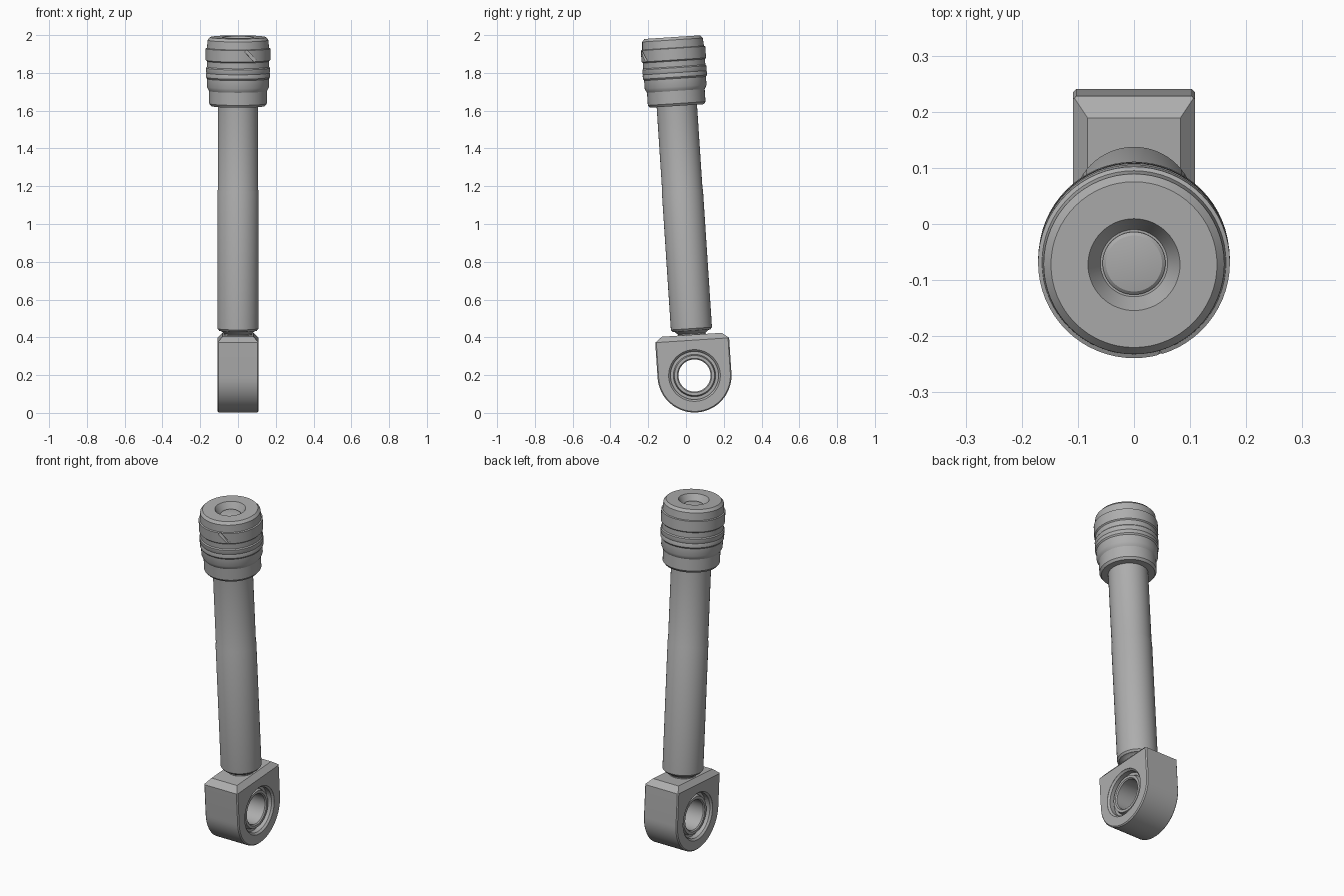
import bpy, bmesh
from math import radians, pi, cos, sin
from mathutils import Matrix

cube = bpy.data.objects.get("Cube")
if cube:
    bpy.data.objects.remove(cube, do_unlink=True)

# One grey metal for every part
metal = bpy.data.materials.new("grey metal")
metal.use_nodes = True
grey = (0.42, 0.42, 0.42, 1)
metal.diffuse_color = grey
metal.node_tree.nodes["Principled BSDF"].inputs["Base Color"].default_value = grey

# The rod leans forward about the centre of its eye
LEAN = Matrix.Translation((0, 0.045, 0.198)) @ Matrix.Rotation(radians(3.75), 4, "X")
SIDEWAYS = Matrix.Rotation(pi / 2, 4, "Y")


def finish(bm, name, matrix=LEAN):
    bmesh.ops.recalc_face_normals(bm, faces=bm.faces)
    mesh = bpy.data.meshes.new(name)
    bm.to_mesh(mesh)
    bm.free()
    mesh.materials.append(metal)
    obj = bpy.data.objects.new(name, mesh)
    bpy.context.collection.objects.link(obj)
    obj.matrix_world = matrix
    return obj


def smooth(obj, angle=30):
    bpy.ops.object.select_all(action="DESELECT")
    obj.select_set(True)
    bpy.context.view_layer.objects.active = obj
    bpy.ops.object.shade_smooth_by_angle(angle=radians(angle))


def lathe(name, profile, matrix=LEAN, closed=False, steps=64):
    """Turn (radius, height) points about the local z axis."""
    bm = bmesh.new()
    verts = [bm.verts.new((r, 0, z)) for r, z in profile]
    pairs = list(zip(verts, verts[1:]))
    if closed:
        pairs.append((verts[-1], verts[0]))
    edges = [bm.edges.new(p) for p in pairs]
    bmesh.ops.spin(bm, geom=verts + edges, cent=(0, 0, 0), axis=(0, 0, 1),
                   angle=2 * pi, steps=steps)
    bmesh.ops.remove_doubles(bm, verts=bm.verts, dist=0.0002)
    return finish(bm, name, matrix)


def cut(target, cutter):
    cutter.hide_render = True
    cutter.hide_set(True)
    mod = target.modifiers.new("cut", "BOOLEAN")
    mod.operation = "DIFFERENCE"
    mod.solver = "EXACT"
    mod.object = cutter


# Eye block: rounded below, square above, tapered to a flat top
R, HALF, SHOULDER = 0.196, 0.109, 0.187
bm = bmesh.new()
outline = [(R, SHOULDER)]
outline += [(R * cos(pi * i / 32), -R * sin(pi * i / 32)) for i in range(33)]
outline += [(-R, SHOULDER)]
side = bm.faces.new([bm.verts.new((-HALF, y, z)) for y, z in outline])
ext = bmesh.ops.extrude_face_region(bm, geom=[side])
bmesh.ops.translate(bm, vec=(2 * HALF, 0, 0),
                    verts=[v for v in ext["geom"] if isinstance(v, bmesh.types.BMVert)])
bm.faces.ensure_lookup_table()
top = max(bm.faces, key=lambda f: f.calc_center_median().z)
ext = bmesh.ops.extrude_face_region(bm, geom=[top])
rim = [v for v in ext["geom"] if isinstance(v, bmesh.types.BMVert)]
bmesh.ops.delete(bm, geom=[top], context="FACES_ONLY")
for v in rim:
    v.co.x *= 0.76
    v.co.y *= 0.81
    v.co.z += 0.029
eye = finish(bm, "eye_block")
smooth(eye)
bevel = eye.modifiers.new("edge bevel", "BEVEL")
bevel.width = 0.006
bevel.segments = 1
bevel.limit_method = "ANGLE"
bevel.angle_limit = radians(60)

# Stepped bore through the eye
half_bore = [(0.137, 0.13), (0.137, 0.108), (0.127, 0.098), (0.127, 0.07), (0.112, 0.07)]
bore = half_bore + [(r, -z) for r, z in reversed(half_bore)]
cut(eye, lathe("bore_cutter", [(0, 0.13)] + bore + [(0, -0.13)], LEAN @ SIDEWAYS))

# Bearing ring inside the bore
half_ring = [(0.085, 0.084), (0.091, 0.09), (0.106, 0.09), (0.114, 0.06)]
ring = half_ring + [(r, -z) for r, z in reversed(half_ring)]
smooth(lathe("bearing_ring", ring, LEAN @ SIDEWAYS, closed=True))

# Shaft with its narrow neck
smooth(lathe("shaft", [(0, 0.2), (0.074, 0.2), (0.074, 0.222), (0.09, 0.236),
                       (0.1, 0.238), (0.109, 0.249), (0.109, 0.98),
                       (0.107, 0.985), (0.107, 1.46), (0, 1.46)]))

# Banded head with a dished top
head = lathe("head", [
    (0, 1.43), (0.143, 1.43), (0.153, 1.443), (0.153, 1.51), (0.158, 1.518),
    (0.164, 1.532), (0.164, 1.575), (0.17, 1.583), (0.17, 1.602), (0.168, 1.606),
    (0.17, 1.61), (0.17, 1.632), (0.165, 1.638), (0.165, 1.668), (0.171, 1.674),
    (0.171, 1.735), (0.164, 1.738), (0.161, 1.78), (0.148, 1.795),
    (0.082, 1.795), (0.06, 1.755), (0, 1.755)])
smooth(head)

# Slanted slot in the front of the head
bm = bmesh.new()
bmesh.ops.create_cube(bm, size=1, matrix=Matrix.Diagonal((0.016, 0.06, 0.075, 1)))
slot = finish(bm, "slot_cutter", LEAN @ Matrix.Translation((0.066, -0.172, 1.705))
              @ Matrix.Rotation(radians(-42), 4, "Y"))
cut(head, slot)

# Low domed button in the dish
smooth(lathe("top_button", [(0, 1.75), (0.056, 1.75), (0.056, 1.76),
                            (0.05, 1.765), (0.03, 1.768), (0, 1.769)]))
